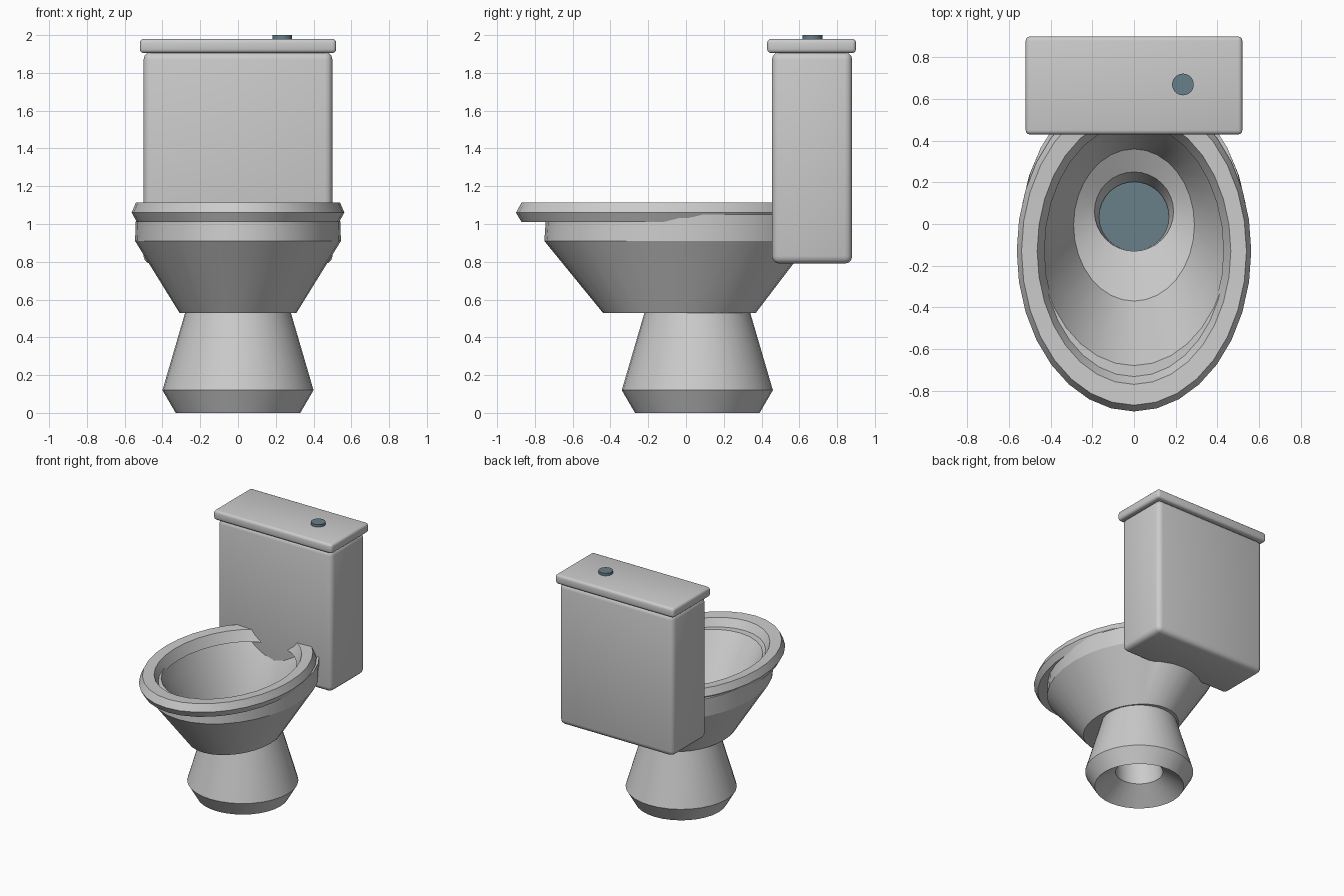
import bpy, bmesh
from math import sin, cos, pi, radians

if "Cube" in bpy.data.objects:
    bpy.data.objects.remove(bpy.data.objects["Cube"])


def ring(half_x, front, back, z, mid=None):
    """Egg-shaped section: half width, front y, back y, height, widest y."""
    return half_x, front, back, z, (front + back) / 2 if mid is None else mid


def circle(r, z, y=0.06):
    return ring(r, y - r, y + r, z)


def finish(ob, angle=30):
    bpy.ops.object.select_all(action='DESELECT')
    bpy.context.view_layer.objects.active = ob
    ob.select_set(True)
    bpy.ops.object.shade_smooth_by_angle(angle=radians(angle))
    return ob


def loft(name, rings, sides=32, closed=False):
    bm = bmesh.new()
    loops = []
    for hx, front, back, z, mid in rings:
        loop = []
        for i in range(sides):
            a = 2 * pi * i / sides
            s = sin(a)
            y = mid + s * (back - mid if s > 0 else mid - front)
            loop.append(bm.verts.new((hx * cos(a), y, z)))
        loops.append(loop)
    pairs = list(zip(loops, loops[1:]))
    if closed:
        pairs.append((loops[-1], loops[0]))
    for lo, hi in pairs:
        for i in range(sides):
            j = (i + 1) % sides
            bm.faces.new((lo[i], lo[j], hi[j], hi[i]))
    bmesh.ops.recalc_face_normals(bm, faces=bm.faces)
    me = bpy.data.meshes.new(name)
    bm.to_mesh(me)
    bm.free()
    ob = bpy.data.objects.new(name, me)
    bpy.context.collection.objects.link(ob)
    return finish(ob)


def box(name, lo, hi, bevel, segments):
    bpy.ops.mesh.primitive_cube_add(size=1, location=[(a + b) / 2 for a, b in zip(lo, hi)])
    ob = bpy.context.object
    ob.name = name
    ob.scale = [b - a for a, b in zip(lo, hi)]
    bpy.ops.object.transform_apply(location=False, rotation=False, scale=True)
    mod = ob.modifiers.new("rounded", 'BEVEL')
    mod.width, mod.segments = bevel, segments
    bpy.ops.object.modifier_apply(modifier=mod.name)
    return finish(ob, 40)


def disc(name, r, depth, loc, mat):
    bpy.ops.mesh.primitive_cylinder_add(vertices=32, radius=r, depth=depth, location=loc)
    ob = bpy.context.object
    ob.name = name
    ob.data.materials.append(mat)
    return finish(ob)


blue = bpy.data.materials.new("blue_grey")
blue.diffuse_color = (0.14, 0.21, 0.25, 1)
blue.use_nodes = True
blue.node_tree.nodes["Principled BSDF"].inputs["Base Color"].default_value = blue.diffuse_color

# Flared foot, hollow underneath
loft("pedestal", [
    circle(0.19, 0.53), circle(0.28, 0.53), circle(0.40, 0.12), circle(0.33, 0.0),
    circle(0.175, 0.12), circle(0.165, 0.42, 0.035)], closed=True)

# Bowl: underside, outer wall, rim, inner wall, floor and drain hole
loft("bowl", [
    circle(0.19, 0.53),
    ring(0.31, -0.44, 0.37, 0.53),
    ring(0.545, -0.75, 0.66, 0.91, -0.03),
    ring(0.54, -0.74, 0.68, 1.05, -0.03),
    ring(0.46, -0.68, 0.54, 1.05, -0.06),
    ring(0.42, -0.59, 0.46, 0.93),
    ring(0.29, -0.37, 0.36, 0.62),
    circle(0.19, 0.56),
    circle(0.165, 0.42, 0.035)])

# Seat ring with a ridged outer edge
loft("seat", [
    ring(0.535, -0.87, 0.61, 1.01, -0.13),
    ring(0.563, -0.90, 0.64, 1.06, -0.13),
    ring(0.54, -0.87, 0.61, 1.115, -0.13),
    ring(0.465, -0.77, 0.52, 1.11, -0.13),
    ring(0.43, -0.72, 0.48, 1.03, -0.13)], closed=True)

# Standing water and flush button
disc("water", 0.168, 0.02, (0, 0.035, 0.435), blue)
disc("flush_button", 0.052, 0.03, (0.235, 0.67, 1.985), blue)

# Cistern and its overhanging lid
box("tank", (-0.5, 0.455, 0.79), (0.5, 0.88, 1.91), 0.04, 3)
box("tank_lid", (-0.52, 0.43, 1.905), (0.52, 0.90, 1.98), 0.02, 3)
